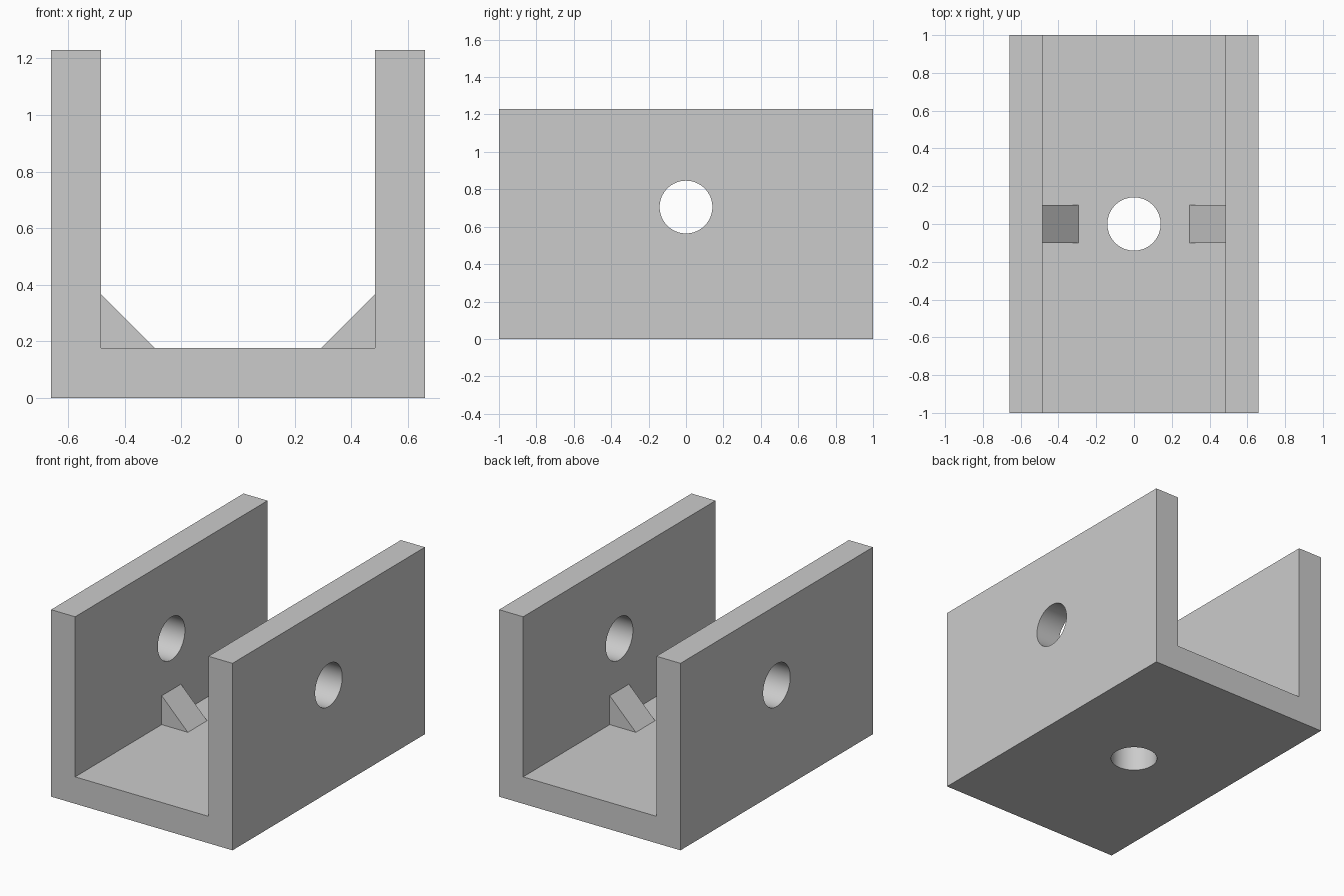
import bpy
import bmesh
from math import pi, radians

if "Cube" in bpy.data.objects:
    bpy.data.objects.remove(bpy.data.objects["Cube"], do_unlink=True)

HALF_W, INNER, HALF_L = 0.66, 0.485, 1.0
FLOOR, HEIGHT = 0.177, 1.23
HOLE_R, HOLE_Z = 0.141, 0.705
GUSSET, GUSSET_HALF = 0.19, 0.1

grey = bpy.data.materials.new("light grey")
grey.use_nodes = True
colour = (0.6, 0.6, 0.6, 1)
grey.diffuse_color = colour
grey.node_tree.nodes["Principled BSDF"].inputs["Base Color"].default_value = colour


def extrude_profile(name, points, half_depth):
    """Extrude an x-z outline along y, centred on y = 0."""
    bm = bmesh.new()
    face = bm.faces.new([bm.verts.new((x, -half_depth, z)) for x, z in points])
    ext = bmesh.ops.extrude_face_region(bm, geom=[face])
    verts = [g for g in ext["geom"] if isinstance(g, bmesh.types.BMVert)]
    bmesh.ops.translate(bm, verts=verts, vec=(0, 2 * half_depth, 0))
    bmesh.ops.recalc_face_normals(bm, faces=bm.faces)
    mesh = bpy.data.meshes.new(name)
    bm.to_mesh(mesh)
    bm.free()
    mesh.materials.append(grey)
    obj = bpy.data.objects.new(name, mesh)
    bpy.context.collection.objects.link(obj)
    return obj


def drill(target, location, rotation, depth):
    """Cut a round hole through the target."""
    bpy.ops.mesh.primitive_cylinder_add(vertices=64, radius=HOLE_R, depth=depth,
                                        location=location, rotation=rotation)
    cutter = bpy.context.object
    cutter.hide_render = True
    cutter.data.materials.append(grey)
    mod = target.modifiers.new("hole", "BOOLEAN")
    mod.operation = "DIFFERENCE"
    mod.solver = "EXACT"
    mod.object = cutter
    bpy.context.view_layer.objects.active = target
    bpy.ops.object.modifier_apply(modifier=mod.name)
    bpy.data.objects.remove(cutter, do_unlink=True)


# U-shaped channel: floor and two walls
right_half = [(HALF_W, 0), (HALF_W, HEIGHT), (INNER, HEIGHT), (INNER, FLOOR)]
left_half = [(-x, z) for x, z in reversed(right_half)]
channel = extrude_profile("channel_bracket", right_half + left_half, HALF_L)

# Cross hole through both walls, and a hole through the floor
drill(channel, (0, 0, HOLE_Z), (0, pi / 2, 0), 2)
drill(channel, (0, 0, FLOOR / 2), (0, 0, 0), 2 * FLOOR)

bpy.ops.object.select_all(action="DESELECT")
channel.select_set(True)
bpy.context.view_layer.objects.active = channel
bpy.ops.object.shade_smooth_by_angle(angle=radians(30))

# Triangular gussets in the inner corners
for side, name in ((1, "left_gusset"), (-1, "right_gusset")):
    corner = [(INNER, FLOOR), (INNER - GUSSET, FLOOR), (INNER, FLOOR + GUSSET)]
    extrude_profile(name, [(side * x, z) for x, z in corner], GUSSET_HALF)
